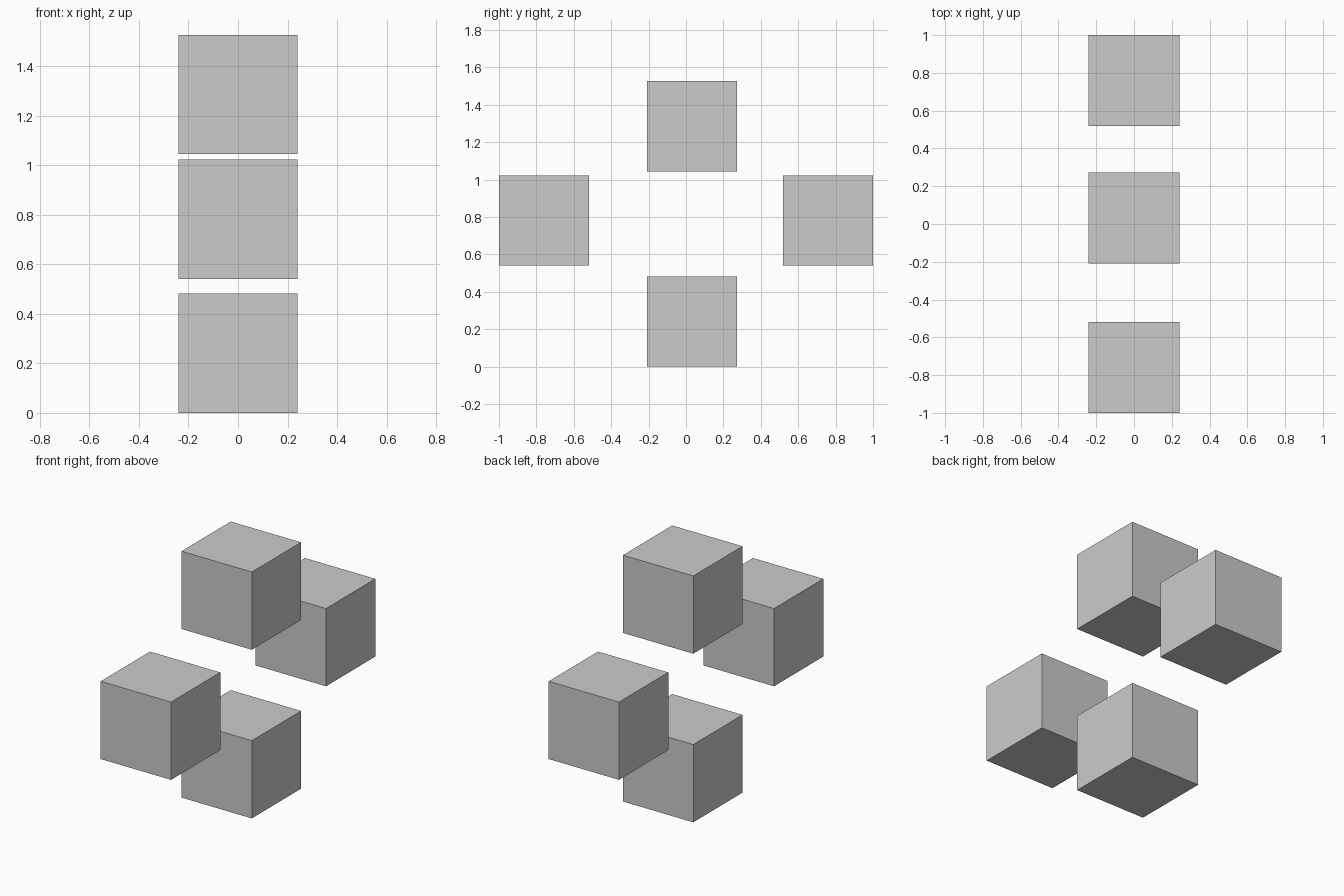
import bpy

if "Cube" in bpy.data.objects:
    bpy.data.objects.remove(bpy.data.objects["Cube"])

SIZE = 0.482


def cube(name, y, z):
    bpy.ops.mesh.primitive_cube_add(size=SIZE, location=(0, y, z))
    bpy.context.object.name = name


# Four equal cubes in a diamond arrangement
cube("bottom_cube", 0.032, SIZE / 2)
cube("front_cube", -1 + SIZE / 2, 0.782)
cube("back_cube", 1 - SIZE / 2, 0.782)
cube("top_cube", 0.032, 1.286)
